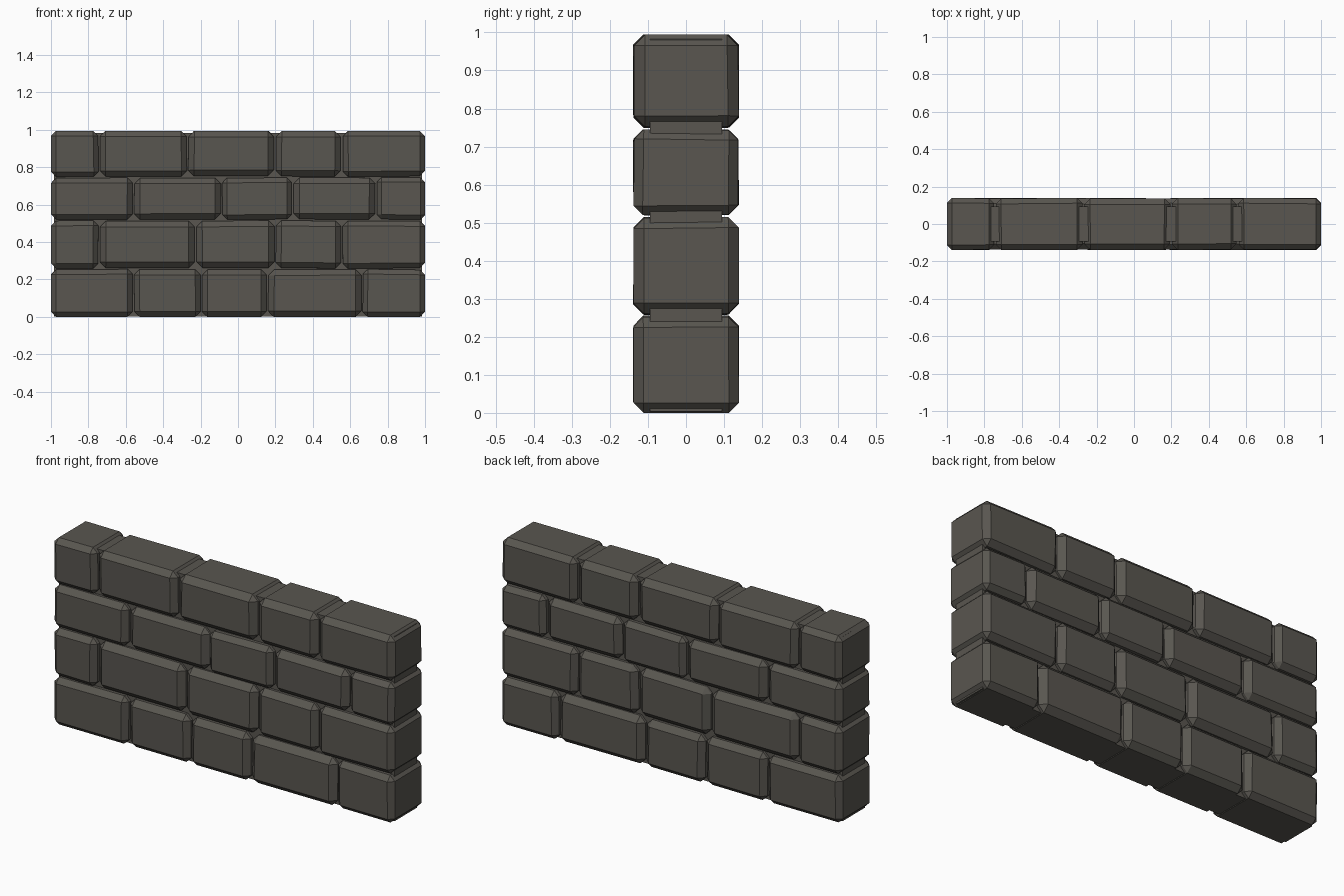
import bpy, bmesh, random
from mathutils import Vector

random.seed(4)
cube = bpy.data.objects.get("Cube")
if cube:
    bpy.data.objects.remove(cube, do_unlink=True)

stone = bpy.data.materials.new("dark_grey_stone")
stone.use_nodes = True
colour = (0.1, 0.093, 0.08, 1)
stone.diffuse_color = colour
shader = stone.node_tree.nodes["Principled BSDF"]
shader.inputs["Base Color"].default_value = colour
shader.inputs["Roughness"].default_value = 0.9


def block(name, low, high, chamfer=0, wobble=0):
    """Box between two corners, with slightly uneven corners and chamfered edges."""
    low, high = Vector(low), Vector(high)
    bm = bmesh.new()
    bmesh.ops.create_cube(bm, size=1)
    for v in bm.verts:
        for i in range(3):
            side = 1 if v.co[i] > 0 else -1
            edge = high[i] if side > 0 else low[i]
            # Outer ends, top and bottom of the wall stay straight
            outer = (i == 0 and abs(edge) > 0.99) or (i == 2 and (edge < 0.01 or edge > 0.99))
            v.co[i] = edge - (0 if outer else side * random.uniform(0, wobble))
    if chamfer:
        bmesh.ops.bevel(bm, geom=bm.edges[:], offset=chamfer, segments=1,
                        profile=0.5, affect='EDGES')
    bmesh.ops.recalc_face_normals(bm, faces=bm.faces[:])
    mesh = bpy.data.meshes.new(name)
    bm.to_mesh(mesh)
    bm.free()
    mesh.materials.append(stone)
    obj = bpy.data.objects.new(name, mesh)
    bpy.context.collection.objects.link(obj)
    return obj


# Mortar core, recessed between the bricks
block("mortar_core", (-0.985, -0.094, 0.003), (0.985, 0.094, 0.983))

# Courses from the ground up: bottom, top, upright joints
courses = [
    (0.0, 0.256, (-1, -0.56, -0.197, 0.157, 0.664, 1)),
    (0.257, 0.516, (-1, -0.743, -0.226, 0.198, 0.554, 1)),
    (0.518, 0.746, (-1, -0.56, -0.088, 0.292, 0.737, 1)),
    (0.748, 0.994, (-1, -0.742, -0.27, 0.198, 0.555, 1)),
]
for row, (bottom, top, joints) in enumerate(courses, 1):
    for n, (left, right) in enumerate(zip(joints, joints[1:]), 1):
        gap_l = 0 if left == -1 else 0.002
        gap_r = 0 if right == 1 else 0.002
        block(f"brick_row_{row}_number_{n}",
              (left + gap_l, -0.14, bottom), (right - gap_r, 0.14, top),
              chamfer=random.uniform(0.024, 0.032), wobble=0.005)
